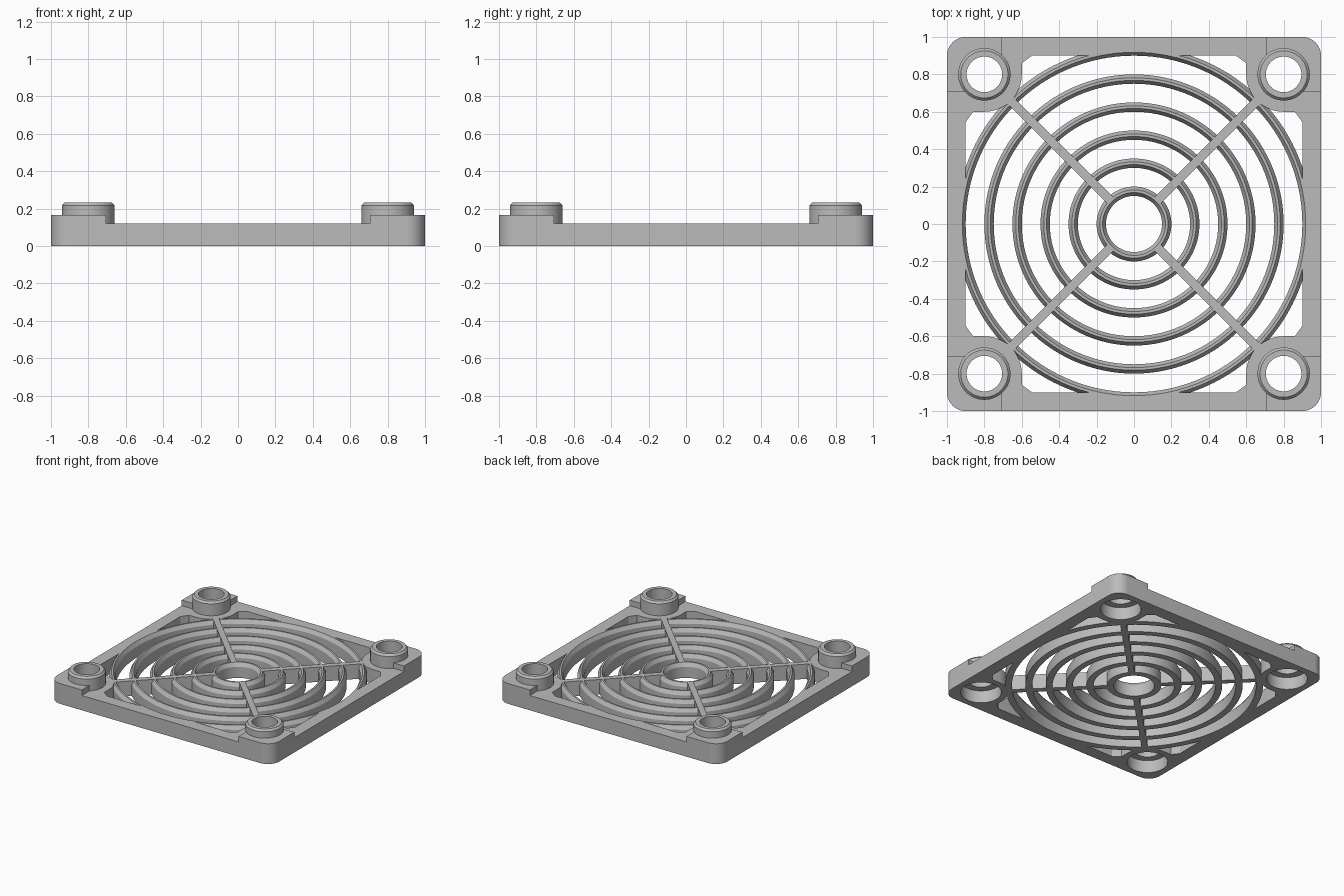
import bpy, bmesh, math

if "Cube" in bpy.data.objects:
    bpy.data.objects.remove(bpy.data.objects["Cube"])

grey = bpy.data.materials.new("light_grey_plastic")
grey.use_nodes = True
grey.diffuse_color = (0.5, 0.5, 0.5, 1)
grey.node_tree.nodes["Principled BSDF"].inputs["Base Color"].default_value = (0.5, 0.5, 0.5, 1)

FRAME_TOP = 0.12
MOUNT = 0.8          # screw mount centre
CORNERS = [("back_left", 0), ("back_right", 90), ("front_right", 180), ("front_left", 270)]


def finish(bm, name, turn=0):
    bmesh.ops.recalc_face_normals(bm, faces=bm.faces)
    mesh = bpy.data.meshes.new(name)
    bm.to_mesh(mesh)
    bm.free()
    mesh.materials.append(grey)
    obj = bpy.data.objects.new(name, mesh)
    bpy.context.collection.objects.link(obj)
    obj.rotation_euler.z = math.radians(turn)
    return obj


def arc(cx, cy, r, a0, a1, n):
    angles = [math.radians(a0 + (a1 - a0) * i / n) for i in range(n + 1)]
    return [(cx + r * math.cos(a), cy + r * math.sin(a)) for a in angles]


def prism(name, outline, z0, z1, turn=0):
    bm = bmesh.new()
    low = bm.faces.new([bm.verts.new((x, y, z0)) for x, y in outline])
    new = bmesh.ops.extrude_face_region(bm, geom=[low])["geom"]
    top = [v for v in new if isinstance(v, bmesh.types.BMVert)]
    bmesh.ops.translate(bm, verts=top, vec=(0, 0, z1 - z0))
    return finish(bm, name, turn)


def lathe(name, profile, n, cx=0, cy=0, turn=0):
    """Revolve a closed (radius, z) profile around a vertical axis."""
    bm = bmesh.new()
    rows = [[bm.verts.new((cx + r * math.cos(2 * math.pi * i / n),
                           cy + r * math.sin(2 * math.pi * i / n), z))
             for r, z in profile] for i in range(n)]
    m = len(profile)
    for i in range(n):
        a, b = rows[i], rows[(i + 1) % n]
        for j in range(m):
            k = (j + 1) % m
            bm.faces.new((a[j], b[j], b[k], a[k]))
    return finish(bm, name, turn)


def select_only(obj):
    bpy.ops.object.select_all(action='DESELECT')
    obj.select_set(True)
    bpy.context.view_layer.objects.active = obj


def cut(obj, cutters):
    select_only(obj)
    for c in cutters:
        mod = obj.modifiers.new("cut", 'BOOLEAN')
        mod.operation = 'DIFFERENCE'
        mod.solver = 'EXACT'
        mod.object = c
        bpy.ops.object.modifier_apply(modifier=mod.name)


parts, cutters = [], []

# Cutters: square and round opening, stepped screw holes
opening = prism("opening_cutter", [(-.9, -.9), (.9, -.9), (.9, .9), (-.9, .9)], -.1, .3)
round_opening = prism("round_cutter", arc(0, 0, .922, 0, 358, 179), -.1, .3)
cutters += [opening, round_opening]
holes = {}
for side, turn in CORNERS:
    bore = prism("bore_cutter", arc(MOUNT, MOUNT, .15, 0, 354, 59), -.1, .1, turn)
    hole = prism("hole_cutter", arc(MOUNT, MOUNT, .095, 0, 354, 59), -.1, .3, turn)
    holes[side] = [bore, hole]
    cutters += holes[side]

# Square outer frame with rounded corners
outline = []
for i, (sx, sy) in enumerate([(1, 1), (-1, 1), (-1, -1), (1, -1)]):
    outline += arc(.9 * sx, .9 * sy, .1, 90 * i, 90 * i + 90, 10)
frame = prism("outer_frame", outline, 0, FRAME_TOP)
cut(frame, [opening, round_opening] + [h for pair in holes.values() for h in pair])
parts.append(frame)

# Corner mounts: curved pad, raised corner block and screw boss
pad_outline = ([(.95, .95), (.545, .95), (.545, .9), (.6, .86)]
               + arc(MOUNT, MOUNT, .2, 180, 270, 16)
               + [(.86, .6), (.9, .545), (.95, .545)])
block_outline = [(.705, 1), (.705, .705), (1, .705)] + arc(.9, .9, .1, 0, 90, 10)
boss_profile = [(.095, .11), (.14, .11), (.14, .217), (.126, .233), (.095, .233)]
for side, turn in CORNERS:
    pad = prism(side + "_mount_pad", pad_outline, 0, FRAME_TOP, turn)
    block = prism(side + "_corner_block", block_outline, .11, .165, turn)
    cut(pad, holes[side])
    cut(block, holes[side][1:])
    boss = lathe(side + "_screw_boss", boss_profile, 60, MOUNT, MOUNT, turn)
    parts += [pad, block, boss]

# Concentric guard rings with chamfered tops
for i in range(6):
    r = .2 + .15 * i
    profile = [(r - .05, 0), (r, 0), (r, .09), (r - .018, FRAME_TOP),
               (r - .032, FRAME_TOP), (r - .05, .09)]
    parts.append(lathe("hub_ring" if i == 0 else f"guard_ring_{i}", profile, 120))

# Diagonal spokes
for side, turn in CORNERS:
    parts.append(prism(side + "_spoke", [(.175, -.023), (.95, -.023), (.95, .023), (.175, .023)],
                       0, FRAME_TOP, turn + 45))

for c in cutters:
    bpy.data.objects.remove(c)
for p in parts:
    select_only(p)
    bpy.ops.object.shade_smooth_by_angle(angle=math.radians(25))
